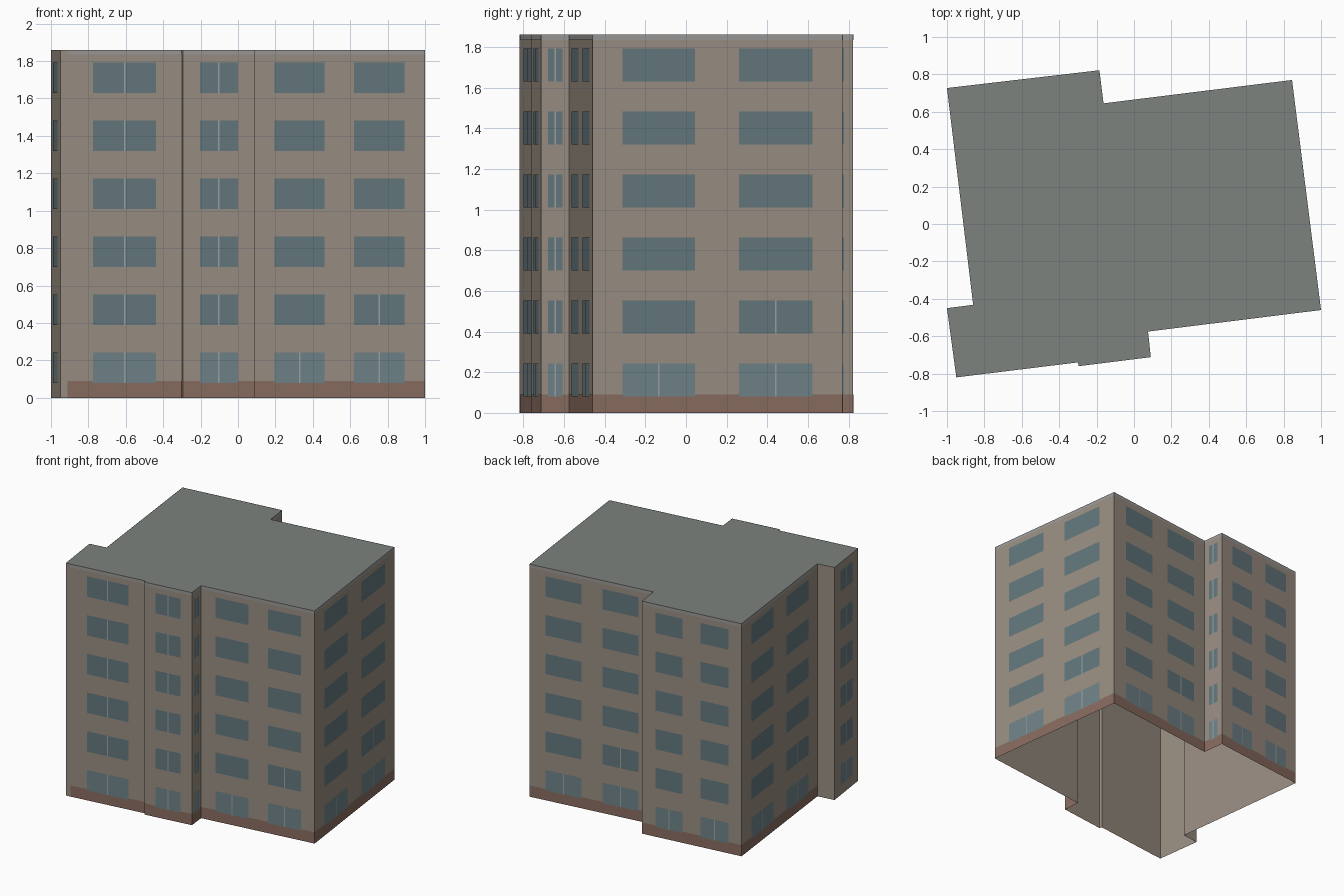
import bpy
from mathutils import Vector

if "Cube" in bpy.data.objects:
    bpy.data.objects.remove(bpy.data.objects["Cube"])

H = 1.86            # building height
STEP = 0.31         # storey height
ROWS = 6
WIN_Z, WIN_H = 0.08, 0.163

# Footprint, counter-clockwise from the front left corner
PLAN = [(-0.95, -0.82), (-0.30, -0.74), (-0.295, -0.76), (0.09, -0.712),
        (0.075, -0.575), (1.0, -0.46), (0.845, 0.77), (-0.163, 0.645),
        (-0.185, 0.822), (-1.0, 0.727), (-0.86, -0.432), (-1.0, -0.45)]

# Windows per wall: (start fraction, end fraction, number of rows with a mullion)
PAIR = [(0.13, 0.42, 1), (0.59, 0.88, 2)]
WINDOWS = {
    0: [(0.27, 0.785, 6)],
    2: [(0.235, 0.765, 6)],
    3: [(0.24, 0.76, 6)],
    4: PAIR,
    5: [(0.12, 0.41, 1), (0.585, 0.88, 2)],
    6: PAIR,
    7: [(0.25, 0.75, 6)],
    8: [(0.14, 0.41, 1), (0.59, 0.87, 1)],
    9: PAIR,
    11: [(0.25, 0.75, 6)],
}
NO_BAND = (10, 11)


def material(name, rgb):
    m = bpy.data.materials.new(name)
    m.diffuse_color = (*rgb, 1)
    m.use_nodes = True
    m.node_tree.nodes["Principled BSDF"].inputs["Base Color"].default_value = m.diffuse_color
    return m


def make(name, polys, mat):
    verts, faces = [], []
    for p in polys:
        faces.append(range(len(verts), len(verts) + len(p)))
        verts += p
    me = bpy.data.meshes.new(name)
    me.from_pydata(verts, [], [list(f) for f in faces])
    me.materials.append(mat)
    ob = bpy.data.objects.new(name, me)
    bpy.context.collection.objects.link(ob)
    return ob


def panel(wall, t0, t1, z0, z1, off=0.0):
    """Upright rectangle on a wall, pushed outward by off."""
    a = Vector(PLAN[wall])
    d = Vector(PLAN[(wall + 1) % len(PLAN)]) - a
    n = Vector((d.y, -d.x)).normalized() * off
    p, q = a + d * t0 + n, a + d * t1 + n
    return [(p.x, p.y, z0), (q.x, q.y, z0), (q.x, q.y, z1), (p.x, p.y, z1)]


walls, band, trim, upper, ground, mullions = [], [], [], [], [], []
for i in range(len(PLAN)):
    walls.append(panel(i, 0, 1, 0, H))
    if i not in NO_BAND:
        start = 0.06 if i == 0 else 0
        band.append(panel(i, start, 1, 0, 0.09, 0.001))
        trim.append(panel(i, start, 1, H - 0.025, H, 0.001))
    length = (Vector(PLAN[(i + 1) % len(PLAN)]) - Vector(PLAN[i])).length
    for t0, t1, split in WINDOWS.get(i, []):
        for r in range(ROWS):
            z = WIN_Z + r * STEP
            (upper if r else ground).append(panel(i, t0, t1, z, z + WIN_H, 0.002))
            if r < split:
                c, w = (t0 + t1) / 2, 0.004 / length
                mullions.append(panel(i, c - w, c + w, z, z + WIN_H, 0.003))

# Shell, open underneath
make("walls", walls, material("wall_plaster", (0.32, 0.27, 0.225)))
make("roof", [[(x, y, H) for x, y in PLAN]], material("roof_grey", (0.20, 0.225, 0.21)))
# Strips at foot and eaves
make("base_band", band, material("band_brown", (0.25, 0.15, 0.115)))
make("top_trim", trim, material("trim_grey", (0.33, 0.32, 0.31)))
# Glazing
make("upper_windows", upper, material("glass", (0.125, 0.185, 0.205)))
make("ground_windows", ground, material("glass_light", (0.16, 0.225, 0.245)))
make("mullions", mullions, material("mullion_grey", (0.33, 0.36, 0.36)))
